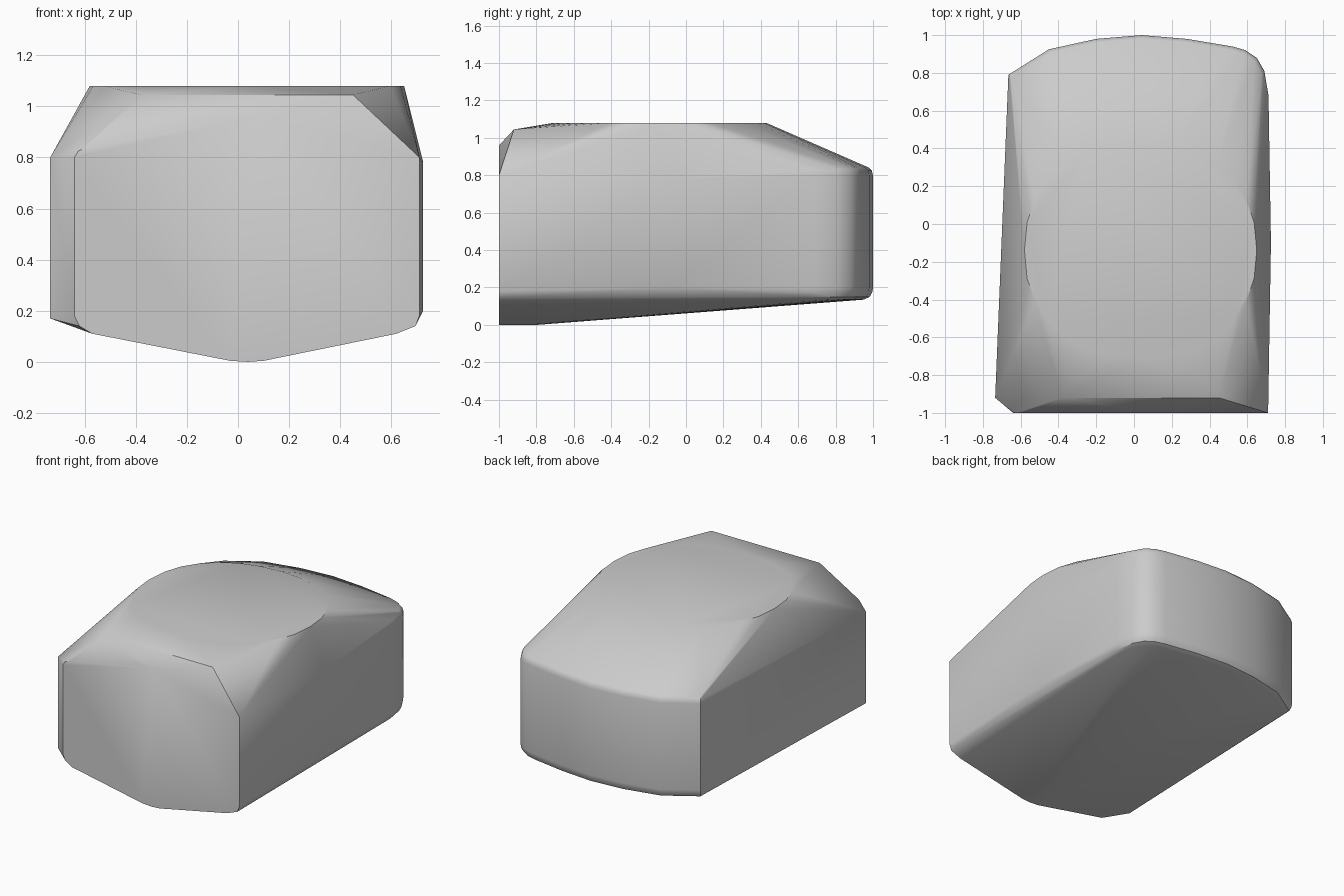
import bpy, bmesh, math

if "Cube" in bpy.data.objects:
    bpy.data.objects.remove(bpy.data.objects["Cube"], do_unlink=True)

grey = bpy.data.materials.new("light grey")
grey.use_nodes = True
colour = (0.6, 0.6, 0.6, 1)
grey.diffuse_color = colour
grey.node_tree.nodes["Principled BSDF"].inputs["Base Color"].default_value = colour

points = []

# Flat oval roof, slightly squared
for i in range(28):
    a = math.tau * i / 28
    c, s = math.cos(a), math.sin(a)
    x = math.copysign(abs(c) ** 0.9, c)
    y = math.copysign(abs(s) ** 0.9, s)
    points.append((0.035 + 0.615 * x, -0.14 + 0.57 * y, 1.08))

# Straight front edge of the roof
points += [(x, -0.92, 1.045) for x in (-0.38, 0.45)]

# Curved rear wall, with rounded upper and lower rims
rear = [(0.725, -0.1), (0.712, 0.68), (0.69, 0.81), (0.65, 0.88), (0.59, 0.92), (0.52, 0.94),
        (0.28, 0.98), (0.04, 1.0), (-0.2, 0.98), (-0.45, 0.925), (-0.665, 0.79)]
rims = [(0.135, 0.05), (0.15, 0.018), (0.175, 0.004), (0.2, 0),
        (0.8, 0), (0.825, 0.007), (0.84, 0.02), (0.853, 0.05)]
for z, inset in rims:
    for x, y in rear[1:]:
        points.append((x * (1 - inset), y * (1 - inset), z))
points += [(*rear[0], z) for z in (0.2, 0.78)]

# Front wall with a bevelled right corner
points += [(-0.735, -0.92, z) for z in (0.17, 0.8)]
points += [(x, -1, z) for x, z in (
    (-0.57, 0.11), (-0.62, 0.14), (-0.64, 0.18), (-0.64, 0.8), (-0.625, 0.825), (-0.59, 0.84),
    (-0.06, 0.955), (0.06, 0.96), (0.71, 0.8), (0.71, 0.18), (0.695, 0.14), (0.62, 0.11))]

# Shallow keel under the front
points += [(x, y, z) for y in (-1, -0.8)
           for x, z in ((-0.03, 0.004), (0.04, 0), (0.1, 0.004))]

# Wrap the outlines in one closed shell
bm = bmesh.new()
for p in points:
    bm.verts.new(p)
hull = bmesh.ops.convex_hull(bm, input=bm.verts)
unused = {v for v in hull["geom_interior"] + hull["geom_unused"] if isinstance(v, bmesh.types.BMVert)}
bmesh.ops.delete(bm, geom=list(unused), context="VERTS")
bmesh.ops.dissolve_limit(bm, angle_limit=math.radians(0.5), verts=bm.verts, edges=bm.edges)
bmesh.ops.recalc_face_normals(bm, faces=bm.faces)
mesh = bpy.data.meshes.new("rounded_shell")
bm.to_mesh(mesh)
bm.free()
shell = bpy.data.objects.new("rounded_shell", mesh)
bpy.context.collection.objects.link(shell)
mesh.materials.append(grey)

# Soft shading that keeps the hard edges
bpy.ops.object.select_all(action="DESELECT")
shell.select_set(True)
bpy.context.view_layer.objects.active = shell
bpy.ops.object.shade_smooth_by_angle(angle=math.radians(30))
